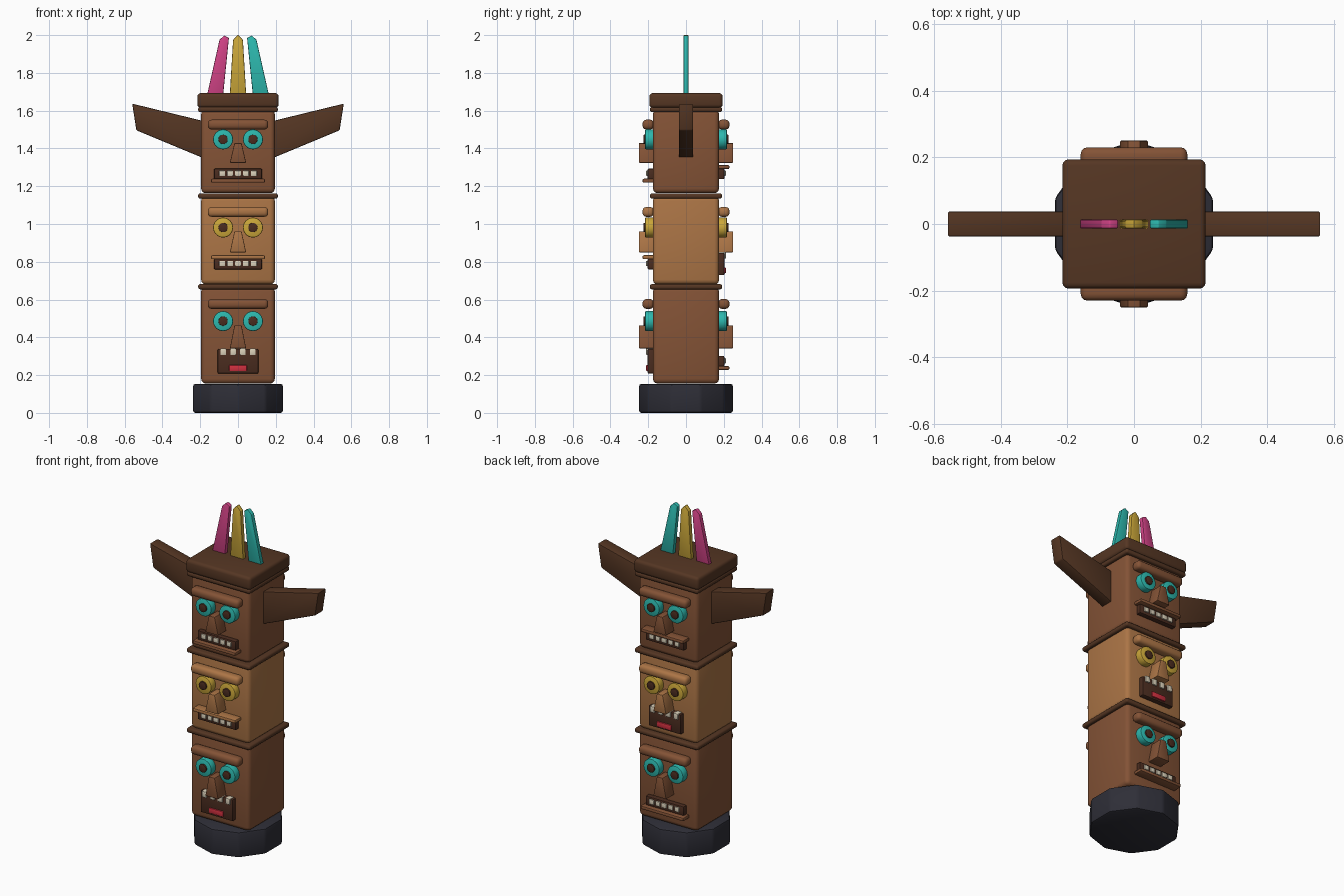
import bpy, bmesh, math
from mathutils import Matrix

if "Cube" in bpy.data.objects:
    bpy.data.objects.remove(bpy.data.objects["Cube"])


def colour(name, hexcode):
    def lin(i):
        c = int(hexcode[i:i + 2], 16) / 255
        return c / 12.92 if c <= 0.04045 else ((c + 0.055) / 1.055) ** 2.4
    m = bpy.data.materials.new(name)
    m.diffuse_color = (lin(0), lin(2), lin(4), 1)
    m.use_nodes = True
    m.node_tree.nodes["Principled BSDF"].inputs["Base Color"].default_value = m.diffuse_color
    return m


DARK = colour("dark_wood", "553623")
MID = colour("brown_wood", "845336")
LIGHT = colour("light_wood", "AC7546")
HOLLOW = colour("mouth_brown", "4A2C1F")
TEAL = colour("teal_paint", "2DB8AE")
GOLD = colour("gold_paint", "CCA83A")
PINK = colour("pink_paint", "D44488")
CREAM = colour("tooth_cream", "DDD3BC")
RED = colour("tongue_red", "D0303F")
STONE = colour("charcoal_stone", "2E2E37")


def finish(name, bm, mat, bevel, segments):
    """Turn a bmesh into a bevelled, smooth-shaded object."""
    bmesh.ops.recalc_face_normals(bm, faces=bm.faces[:])
    if bevel:
        bmesh.ops.bevel(bm, geom=bm.edges[:], offset=bevel, segments=segments,
                        profile=0.5, affect='EDGES', clamp_overlap=True)
    me = bpy.data.meshes.new(name)
    bm.to_mesh(me)
    bm.free()
    me.materials.append(mat)
    me.shade_smooth()
    me.set_sharp_from_angle(angle=math.radians(35))
    ob = bpy.data.objects.new(name, me)
    bpy.context.collection.objects.link(ob)
    return ob


def box(name, mat, centre, size, bevel=0.004, segments=2):
    bm = bmesh.new()
    bmesh.ops.create_cube(bm, size=1, matrix=Matrix.Translation(centre) @ Matrix.Diagonal((*size, 1)))
    return finish(name, bm, mat, bevel, segments)


def prism(name, mat, outline, y0, y1, bevel=0.004):
    """Extrude an x-z outline from y0 to y1."""
    bm = bmesh.new()
    a = [bm.verts.new((x, y0, z)) for x, z in outline]
    b = [bm.verts.new((x, y1, z)) for x, z in outline]
    n = len(outline)
    bm.faces.new(a)
    bm.faces.new(b[::-1])
    for i in range(n):
        bm.faces.new((a[i], b[i], b[(i + 1) % n], a[(i + 1) % n]))
    return finish(name, bm, mat, bevel, 2)


def disc(name, mat, x, z, r, y0, y1, bevel, sides=24):
    """Round plug whose axis runs along y."""
    ring = [(x + r * math.cos(2 * math.pi * i / sides), z + r * math.sin(2 * math.pi * i / sides))
            for i in range(sides)]
    return prism(name, mat, ring, y0, y1, bevel)


def face(tag, s, z0, h, wood, eye, mouth):
    """Carved face on the front (s=-1) or back (s=1) of a block."""
    def part(name, mat, x, z, w, height, out, bevel=0.004, inner=0.165):
        return box(f"{tag}_{name}", mat, (x, s * (inner + out) / 2, z), (w, out - inner, height), bevel)

    box(f"{tag}_brow", wood, (0, s * 0.2, z0 + 0.835 * h), (0.32, 0.06, 0.052), 0.02, 3)
    for side, sx in (("left", -1), ("right", 1)):
        ze = z0 + 0.655 * h
        disc(f"{tag}_{side}_eye", eye, sx * 0.079, ze, 0.053, s * 0.165, s * 0.217, 0.006)
        disc(f"{tag}_{side}_pupil", HOLLOW, sx * 0.079, ze, 0.025, s * 0.19, s * 0.226, 0.003, 16)
    lo, hi = z0 + 0.37 * h, z0 + 0.61 * h
    prism(f"{tag}_nose", wood, [(-0.043, lo), (0.043, lo), (0.019, hi), (-0.019, hi)],
          s * 0.165, s * 0.25)

    zm = z0 + 0.235 * h
    if mouth == "open":
        part("mouth", HOLLOW, 0, zm, 0.215, 0.258 * h, 0.203, 0.006)
        for i in range(4):
            part(f"tooth_{i + 1}", CREAM, (i - 1.5) * 0.052, zm + 0.1 * h, 0.03, 0.036, 0.211, 0.003)
        part("tongue", RED, 0, zm - 0.072 * h, 0.094, 0.032, 0.211, 0.004)
    else:
        part("mouth", HOLLOW, 0, zm, 0.254, 0.056, 0.203, 0.006)
        for i in range(5):
            part(f"tooth_{i + 1}", CREAM, (i - 2) * 0.042, zm + 0.003, 0.031, 0.028, 0.211, 0.003)
        lip = -0.036 if mouth == "lower_lip" else 0.036
        part("lip", wood, 0, zm + lip, 0.285, 0.021, 0.23, 0.007)


# Ten-sided stone base with a vertex at front and back
bm = bmesh.new()
bmesh.ops.create_cone(bm, cap_ends=True, segments=10, radius1=0.25, radius2=0.25, depth=0.153,
                      matrix=Matrix.Translation((0, 0, 0.0765)))
bm.verts.ensure_lookup_table()
start = bm.verts[0].co
turn = math.pi / 2 - math.atan2(start.y, start.x)
bmesh.ops.rotate(bm, verts=bm.verts[:], cent=(0, 0, 0), matrix=Matrix.Rotation(turn, 3, 'Z'))
finish("base", bm, STONE, 0.012, 2)

# Three stacked head blocks, each with a collar and two faces
blocks = [
    ("lower", 0.155, 0.505, MID, TEAL, "open", "lower_lip"),
    ("middle", 0.68, 0.46, LIGHT, GOLD, "upper_lip", "open"),
    ("upper", 1.163, 0.435, MID, TEAL, "lower_lip", "upper_lip"),
]
for name, z0, h, wood, eye, front, back in blocks:
    box(f"{name}_block", wood, (0, 0, z0 + h / 2 + 0.004), (0.39, 0.35, h + 0.008), 0.025, 3)
    box(f"{name}_collar", DARK, (0, 0, z0 + h + 0.008), (0.422, 0.382, 0.028), 0.011, 3)
    face(f"{name}_front", -1, z0, h, wood, eye, front)
    face(f"{name}_back", 1, z0, h, wood, eye, back)

# Cap slab
box("cap", DARK, (0, 0, 1.654), (0.43, 0.388, 0.078), 0.018, 3)

# Wings on the upper block
for side, sx in (("left", -1), ("right", 1)):
    prism(f"{side}_wing", DARK, [(sx * x, z) for x, z in
          ((0.15, 1.335), (0.538, 1.496), (0.56, 1.637), (0.15, 1.537))], -0.038, 0.038, 0.006)

# Fan of three feathers
side_feather = [(0.078, 1.69), (0.162, 1.69), (0.098, 1.975), (0.073, 1.998), (0.048, 1.985)]
prism("left_feather", PINK, [(-x, z) for x, z in side_feather], -0.013, 0.013)
prism("right_feather", TEAL, side_feather, -0.013, 0.013)
prism("middle_feather", GOLD, [(-0.043, 1.69), (0.043, 1.69), (0.026, 1.975), (0, 2.002),
                               (-0.026, 1.975)], -0.013, 0.013)
